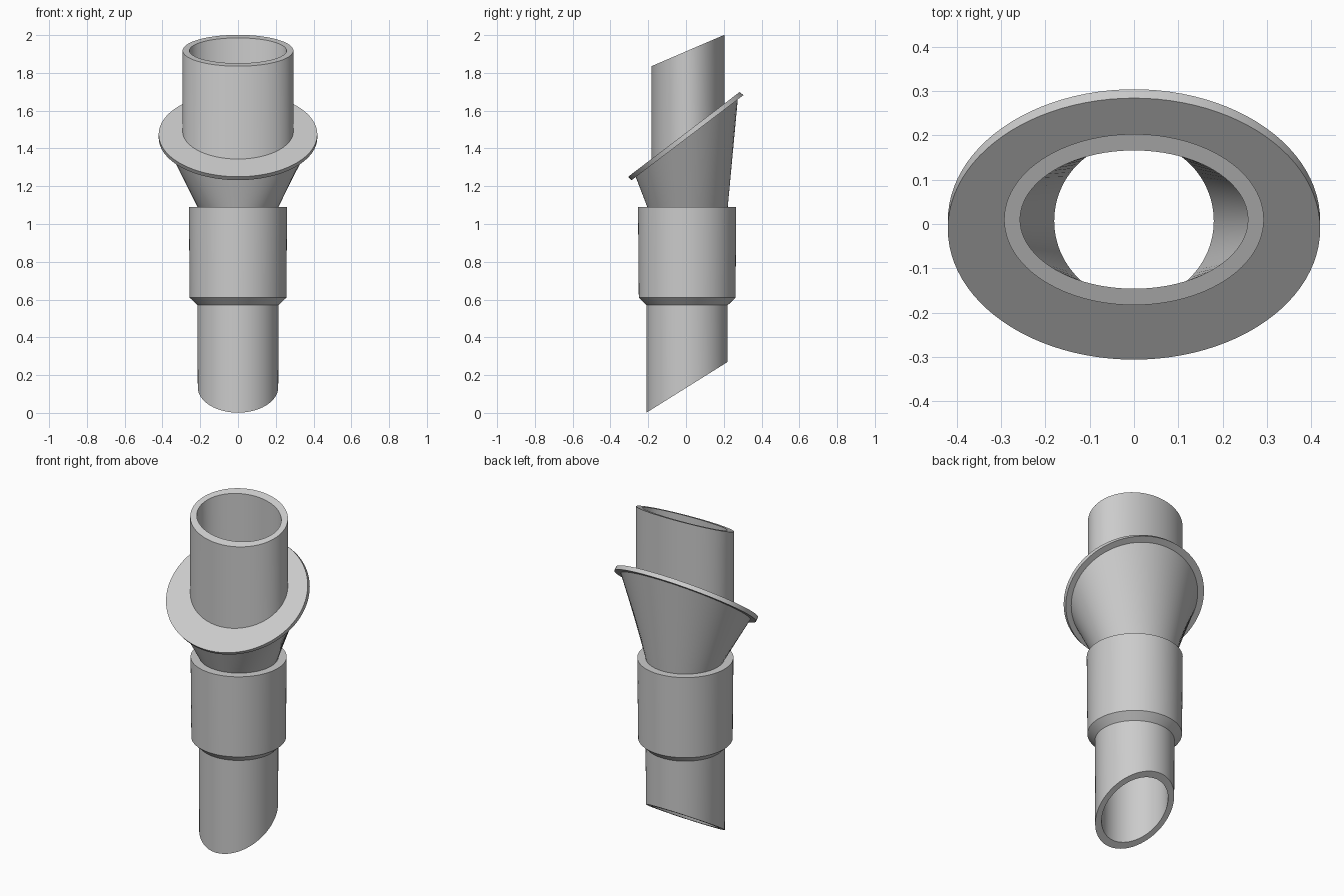
import bpy, bmesh, math

SIDES = 96

cube = bpy.data.objects.get("Cube")
if cube:
    bpy.data.objects.remove(cube, do_unlink=True)

grey = bpy.data.materials.new("plain grey")
grey.use_nodes = True
colour = (0.6, 0.6, 0.6, 1)
grey.diffuse_color = colour
grey.node_tree.nodes["Principled BSDF"].inputs["Base Color"].default_value = colour


def ring(rx, ry, cy, z, slope=0.0):
    """Elliptical ring lying in the plane height = z + slope * y."""
    points = []
    for i in range(SIDES):
        a = 2 * math.pi * i / SIDES
        y = cy + ry * math.sin(a)
        points.append((rx * math.cos(a), y, z + slope * y))
    return points


def loft(name, *rings):
    """Skin a part through its rings, in order."""
    bm = bmesh.new()
    loops = [[bm.verts.new(p) for p in r] for r in rings]
    for a, b in zip(loops, loops[1:]):
        for i in range(SIDES):
            j = (i + 1) % SIDES
            bm.faces.new((a[i], a[j], b[j], b[i]))
    mesh = bpy.data.meshes.new(name)
    bm.to_mesh(mesh)
    bm.free()
    mesh.materials.append(grey)
    obj = bpy.data.objects.new(name, mesh)
    bpy.context.collection.objects.link(obj)
    bpy.ops.object.select_all(action='DESELECT')
    obj.select_set(True)
    bpy.context.view_layer.objects.active = obj
    bpy.ops.object.shade_smooth_by_angle(angle=math.radians(25))
    return obj


# Shared slopes of the slanted cuts
MOUTH, PLATE, TIP = 0.43, 0.76, 0.625

# Rings where neighbouring parts meet
bore_throat = ring(0.18, 0.18, 0.007, 1.09)
bore_seat = ring(0.257, 0.156, 0.01, 1.45, PLATE)
collar_base = ring(0.215, 0.215, 0.006, 0.57)
funnel_base = ring(0.215, 0.213, 0.008, 1.09)
funnel_rim = ring(0.385, 0.27, 0.004, 1.451, PLATE)
plate_hole = ring(0.293, 0.193, 0.01, 1.483, PLATE)

# Slanted lower tube with its round bore
loft("lower_tube",
     bore_throat,
     ring(0.18, 0.18, 0.007, 0.132, TIP),
     ring(0.213, 0.215, 0.006, 0.132, TIP),
     collar_base)

# Thick collar with chamfered lower edge
loft("collar",
     collar_base,
     ring(0.256, 0.256, 0.006, 0.61),
     ring(0.26, 0.26, 0.006, 1.09),
     funnel_base)

# Flared funnel and its bore
loft("funnel", funnel_base, funnel_rim)
loft("funnel_bore", bore_seat, bore_throat)

# Tilted oval flange
loft("flange",
     funnel_rim,
     ring(0.42, 0.296, 0.008, 1.451, PLATE),
     ring(0.42, 0.295, -0.011, 1.483, PLATE),
     plate_hole)

# Oval upper tube with slanted mouth
loft("upper_tube",
     plate_hole,
     ring(0.293, 0.193, 0.01, 1.914, MOUTH),
     ring(0.257, 0.156, 0.01, 1.914, MOUTH),
     bore_seat)
